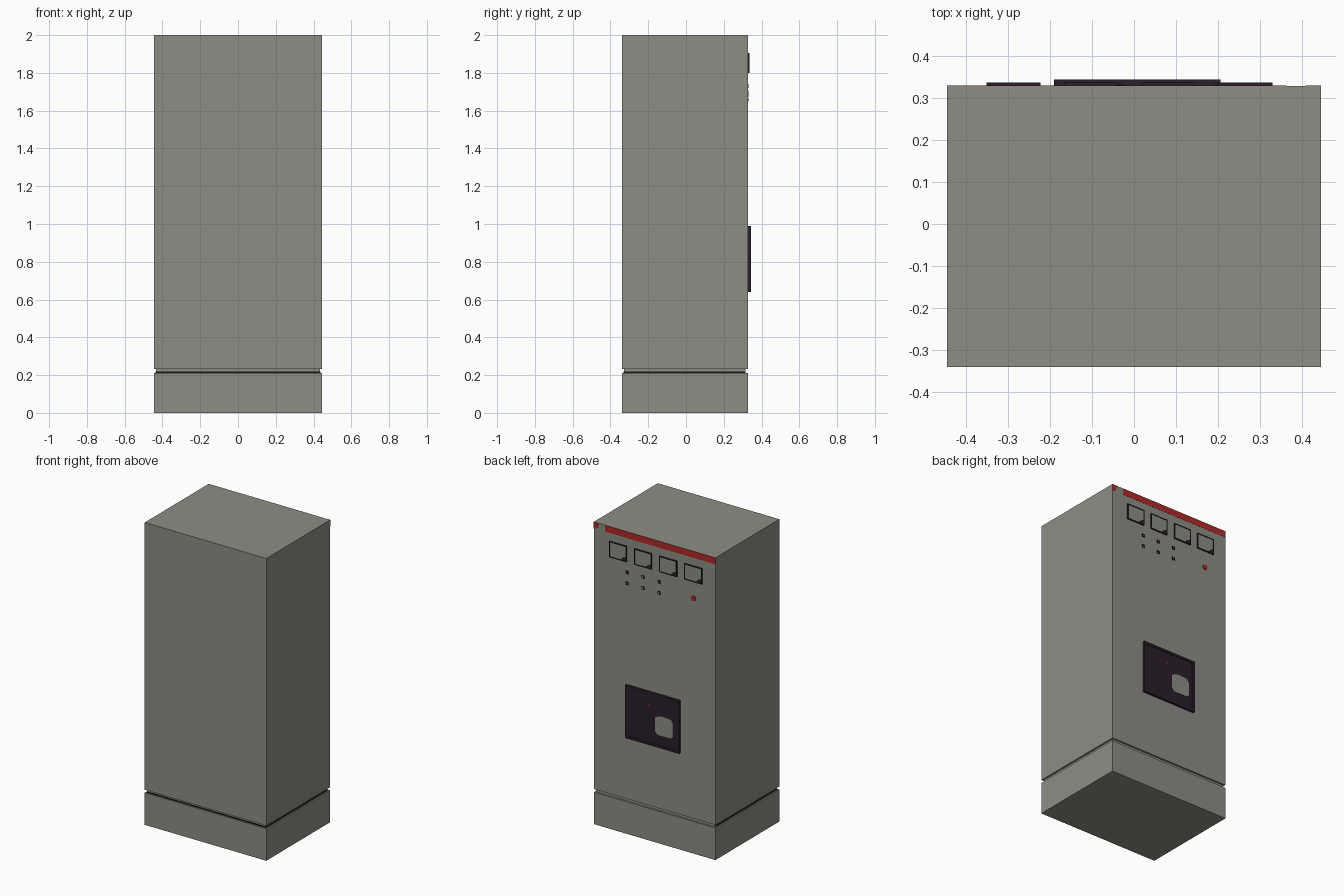
import bpy, bmesh, math

if "Cube" in bpy.data.objects:
    bpy.data.objects.remove(bpy.data.objects["Cube"])

def mat(name, col):
    m = bpy.data.materials.new(name)
    m.diffuse_color = (*col, 1)
    m.use_nodes = True
    m.node_tree.nodes["Principled BSDF"].inputs["Base Color"].default_value = m.diffuse_color
    return m

GREY = mat("cabinet_grey", (0.27, 0.27, 0.235))
RED = mat("signal_red", (0.43, 0.024, 0.024))
DARK = mat("dark_plum", (0.024, 0.013, 0.023))
BLACK = mat("black", (0.008, 0.008, 0.008))
FACE = 0.328      # y of the instrument face
W = 0.445         # half width
BACK = -0.34

def finish(name, bm, m):
    bmesh.ops.recalc_face_normals(bm, faces=bm.faces)
    me = bpy.data.meshes.new(name)
    bm.to_mesh(me)
    bm.free()
    me.materials.append(m)
    ob = bpy.data.objects.new(name, me)
    bpy.context.collection.objects.link(ob)
    return ob

def box(name, x, y, z, m):
    """Box from (min, max) ranges."""
    bm = bmesh.new()
    bmesh.ops.create_cube(bm, size=1)
    for v in bm.verts:
        v.co = [r[0] if c < 0 else r[1] for c, r in zip(v.co, (x, y, z))]
    return finish(name, bm, m)

def plate(name, pts, y0, y1, m):
    """Extrude an x-z outline between two y values."""
    bm = bmesh.new()
    f = bm.faces.new([bm.verts.new((x, y0, z)) for x, z in pts])
    ext = bmesh.ops.extrude_face_region(bm, geom=[f])
    for v in ext["geom"]:
        if isinstance(v, bmesh.types.BMVert):
            v.co.y = y1
    return finish(name, bm, m)

def disc(name, x, z, r, y1, m, n=16):
    pts = [(x + r * math.cos(i * math.tau / n), z + r * math.sin(i * math.tau / n)) for i in range(n)]
    return plate(name, pts, FACE, y1, m)

def frame(name, x0, x1, z0, z1, t, y0, y1, m):
    """Rectangular rim in one object."""
    bm = bmesh.new()
    o = [(x0, z0), (x1, z0), (x1, z1), (x0, z1)]
    i = [(x0 + t, z0 + t), (x1 - t, z0 + t), (x1 - t, z1 - t), (x0 + t, z1 - t)]
    rings = [[bm.verts.new((x, y, z)) for x, z in p] for p, y in ((o, y0), (o, y1), (i, y1), (i, y0))]
    for a in range(4):
        A, B = rings[a], rings[(a + 1) % 4]
        for k in range(4):
            j = (k + 1) % 4
            bm.faces.new((A[k], A[j], B[j], B[k]))
    return finish(name, bm, m)

# Cabinet, plinth and recessed joint
box("cabinet_body", (-W, W), (BACK, FACE), (0.232, 2.0), GREY)
box("plinth", (-W, W), (BACK, FACE), (0, 0.212), GREY)
box("joint_core", (-W + .012, W - .012), (BACK + .012, FACE - .012), (0.212, 0.232), GREY)
box("joint_seal", (-W + .008, W - .008), (BACK + .008, FACE - .014), (0.2125, 0.218), BLACK)

# Red header stripe with a gap near one end
plate("header_stripe", [(-W, 1.957), (0.362, 1.957), (0.362, 2.0), (-W, 2.0)], FACE, FACE + .001, RED)
plate("header_stripe_end", [(0.418, 1.965), (W, 1.957), (W, 2.0), (0.408, 2.0)], FACE, FACE + .001, RED)

# Four square meters: rim, pale face, dark corner
for k, cx in enumerate((0.265, 0.082, -0.102, -0.286)):
    x0, x1, z0, z1 = cx - .064, cx + .064, 1.80, 1.905
    frame(f"meter_rim_{k}", x0, x1, z0, z1, .006, FACE, FACE + .008, DARK)
    box(f"meter_face_{k}", (x0 + .005, x1 - .005), (FACE, FACE + .006), (z0 + .005, z1 - .005), GREY)
    plate(f"meter_corner_{k}", [(x0 + .005, z0 + .005), (x0 + .045, z0 + .005),
          (x0 + .03, z0 + .022), (x0 + .005, z0 + .034)], FACE, FACE + .007, DARK)

# Two rows of small indicator lamps
for k, x in enumerate((0.201, 0.085, -0.033)):
    for j, z in enumerate((1.731, 1.658)):
        red = k == 0 or (k == 2 and j == 0)
        frame(f"lamp_rim_{k}_{j}", x - .01, x + .01, z - .01, z + .01, .004, FACE, FACE + .004, BLACK)
        box(f"lamp_lens_{k}_{j}", (x - .007, x + .007), (FACE, FACE + .003),
            (z - .007, z + .007), RED if red else GREY)
disc("stop_button", -0.284, 1.69, .018, FACE + .004, RED)

# Breaker panel with rim, pale handle plate and red pip
px0, px1, pz0, pz1 = -0.19, 0.205, 0.64, 0.99
box("breaker_panel", (px0 + .01, px1 - .01), (FACE, FACE + .011), (pz0 + .01, pz1 - .01), DARK)
frame("breaker_rim", px0, px1, pz0, pz1, .016, FACE, FACE + .016, DARK)
hx, hz = -0.08, 0.787
plate("breaker_handle_plate", [(hx - .066, hz - .045), (hx - .05, hz - .062), (hx + .05, hz - .064),
      (hx + .066, hz - .045), (hx + .066, hz + .045), (hx + .05, hz + .058), (hx + .02, hz + .066),
      (hx - .05, hz + .062), (hx - .066, hz + .035)], FACE, FACE + .014, GREY)
disc("breaker_pip", 0.03, 0.902, .008, FACE + .013, RED, 8)
